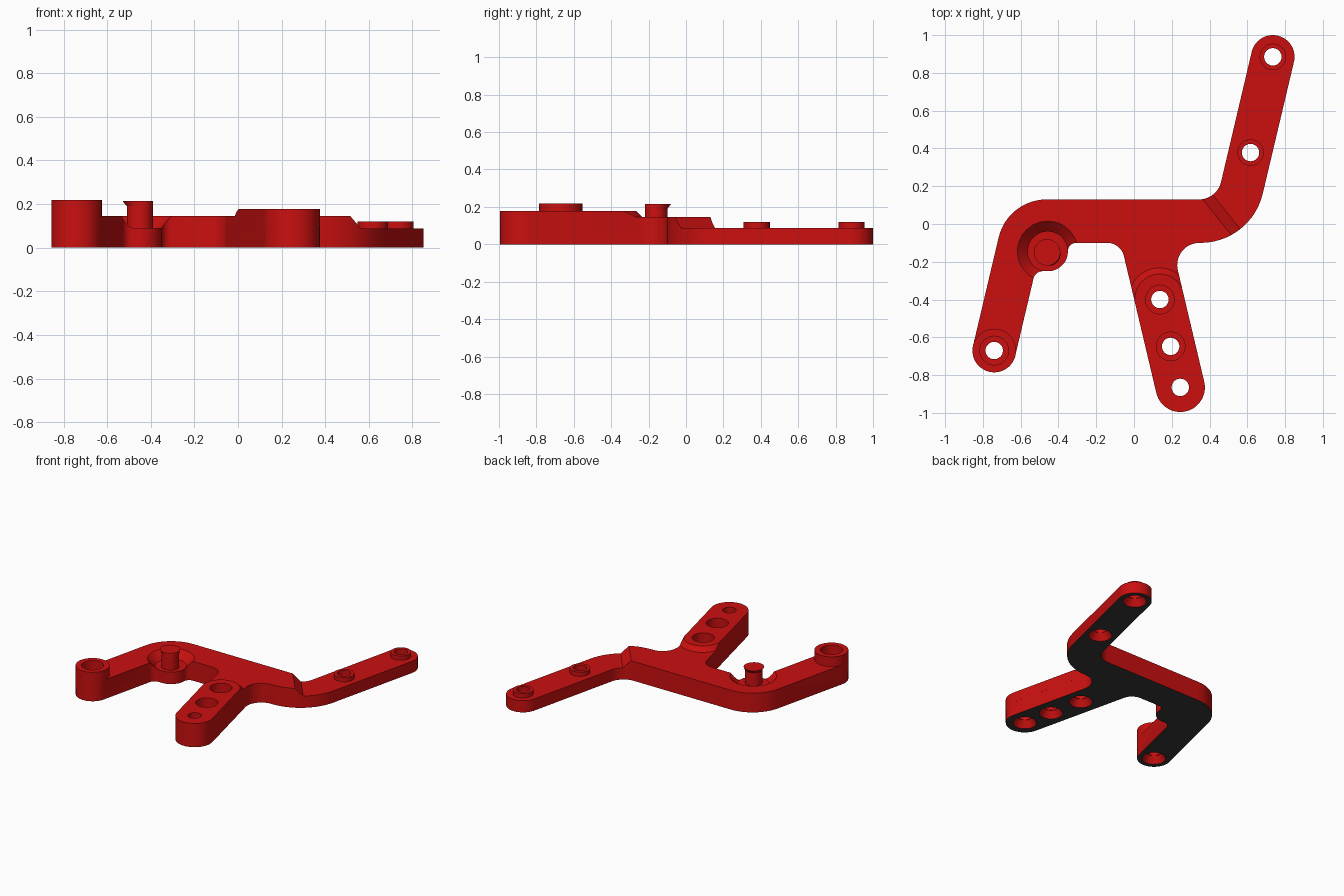
import bpy, bmesh, math
from mathutils import Vector as V

if "Cube" in bpy.data.objects:
    bpy.data.objects.remove(bpy.data.objects["Cube"])


def material(name, rgb):
    m = bpy.data.materials.new(name)
    m.diffuse_color = (*rgb, 1)
    m.use_nodes = True
    m.node_tree.nodes["Principled BSDF"].inputs["Base Color"].default_value = m.diffuse_color
    return m


RED = material("red", (0.60, 0.005, 0.005))
DARK = material("dark_grey", (0.04, 0.04, 0.04))


def finish(name, bm):
    bmesh.ops.remove_doubles(bm, verts=bm.verts, dist=1e-5)
    bmesh.ops.recalc_face_normals(bm, faces=bm.faces)
    me = bpy.data.meshes.new(name)
    bm.to_mesh(me)
    bm.free()
    me.materials.append(RED)
    me.materials.append(DARK)
    ob = bpy.data.objects.new(name, me)
    bpy.context.collection.objects.link(ob)
    return ob


def rounded(corners):
    """Outline from (point, fillet radius) corners."""
    pts, n = [], len(corners)
    for i, (p, r) in enumerate(corners):
        a = (corners[i - 1][0] - p).normalized()
        b = (corners[(i + 1) % n][0] - p).normalized()
        half = a.angle(b) / 2
        if r == 0:
            pts.append(p)
            continue
        c = p + (a + b).normalized() * (r / math.sin(half))
        start = p + a * (r / math.tan(half)) - c
        end = p + b * (r / math.tan(half)) - c
        s = math.atan2(start.y, start.x)
        sweep = (math.atan2(end.y, end.x) - s + math.pi) % math.tau - math.pi
        k = max(4, int(abs(sweep) / 0.1))
        pts += [c + V((math.cos(s + sweep * j / k), math.sin(s + sweep * j / k))) * r
                for j in range(k + 1)]
    return pts


def prism(name, pts, z0, z1):
    bm = bmesh.new()
    verts = [bm.verts.new((p.x, p.y, z0)) for p in pts]
    bmesh.ops.remove_doubles(bm, verts=verts, dist=1e-4)
    face = bm.faces.new([v for v in verts if v.is_valid])
    top = bmesh.ops.extrude_face_region(bm, geom=[face])["geom"]
    bmesh.ops.translate(bm, vec=(0, 0, z1 - z0),
                        verts=[g for g in top if isinstance(g, bmesh.types.BMVert)])
    return finish(name, bm)


def hull(name, rings, n=48):
    """Convex solid around rings given as (x, y, z, radius)."""
    bm = bmesh.new()
    for x, y, z, r in rings:
        for i in range(n):
            a = math.tau * i / n
            bm.verts.new((x + r * math.cos(a), y + r * math.sin(a), z))
    bmesh.ops.convex_hull(bm, input=bm.verts)
    bmesh.ops.dissolve_limit(bm, angle_limit=0.002, verts=bm.verts, edges=bm.edges)
    return finish(name, bm)


def drum(name, c, z0, z1, r0, r1=None):
    return hull(name, [(*c, z0, r0), (*c, z1, r0 if r1 is None else r1)])


def combine(target, tool, op):
    m = target.modifiers.new(op, 'BOOLEAN')
    m.operation, m.object, m.solver = op, tool, 'EXACT'
    bpy.context.view_layer.objects.active = target
    bpy.ops.object.modifier_apply(modifier=m.name)
    bpy.data.objects.remove(tool)


# Arm end points and directions
LEFT, RIGHT, LEG = V((-0.74, -0.67)), V((0.735, 0.885)), V((0.245, -0.865))
u, n = V((0.23, 0.973)), V((0.973, -0.23))
v, m = V((0.23, -0.973)), V((0.973, 0.23))
R, RL = 0.115, 0.13

# Bracket plate with three arms and a rounded inner lobe
bracket = prism("bracket", rounded([
    (LEFT - n * R - u * R, R * .999), (LEFT + n * R - u * R, R * .999),
    (V((-0.523, -0.25)), 0.05), (V((-0.35, -0.25)), 0.105), (V((-0.35, -0.10)), 0.044),
    (V((-0.07, -0.10)), 0.09),
    (LEG - m * RL + v * RL, RL * .999), (LEG + m * RL + v * RL, RL * .999),
    (V((0.198, -0.10)), 0.117), (V((0.62, -0.10)), 0.338),
    (RIGHT + n * R + u * R, R * .999), (RIGHT - n * R + u * R, R * .999),
    (V((0.439, 0.13)), 0.12), (V((-0.669, 0.13)), 0.26)]), 0, 0.145)

# Lowered right arm with a sloped step
bm = bmesh.new()
d, t, o = V((0.78, 0.62)), V((-0.62, 0.78)), V((0.444, 0.03))
for off, z in ((-0.055, 0.2), (0.0, 0.145), (0.057, 0.088), (1.2, 0.088), (1.2, 0.2)):
    for side in (-1.2, 1.2):
        p = o + d * off + t * side
        bm.verts.new((p.x, p.y, z))
bmesh.ops.convex_hull(bm, input=bm.verts)
combine(bracket, finish("step_cutter", bm), 'DIFFERENCE')

# Raised pad on the front leg, with a bevelled round end
back = LEG - v * 0.75
pad = prism("leg_pad", rounded([
    (LEG - m * .1303 + v * .1303, .1302), (LEG + m * .1303 + v * .1303, .1302),
    (back + m * .1303, 0), (back - m * .1303, 0)]), 0.1, 0.178)
combine(pad, hull("pad_limit", [
    (0.135, -0.395, 0.08, 0.163), (0.135, -0.395, 0.145, 0.163),
    (0.135, -0.395, 0.180, 0.128),
    (*LEG, 0.08, 0.3), (*LEG, 0.180, 0.3)]), 'INTERSECT')
combine(bracket, pad, 'UNION')

# Raised bosses around the arm holes
MID = V((0.617, 0.378))
combine(bracket, drum("left_boss", LEFT, 0.05, 0.218, 0.1155), 'UNION')
for c in (RIGHT, MID):
    combine(bracket, drum("right_boss", c, 0.05, 0.12, 0.07), 'UNION')

# Conical pocket and the lipped peg standing in it
combine(bracket, drum("pocket", (-0.457, -0.145), 0.09, 0.2, 0.107, 0.213), 'DIFFERENCE')
peg = drum("peg", (-0.45, -0.16), 0.05, 0.20, 0.06)
combine(peg, hull("peg_lip", [(-0.45, -0.16, 0.19, 0.0603),
                              (-0.46, -0.15, 0.215, 0.07)]), 'UNION')
combine(bracket, peg, 'UNION')

# Screw holes: through holes, countersinks below, wide recesses above
LEG1, LEG2 = V((0.137, -0.40)), V((0.194, -0.648))
for c in (LEFT, RIGHT, MID, LEG1, LEG2, LEG):
    combine(bracket, drum("hole", c, -0.1, 0.3, 0.046), 'DIFFERENCE')
    combine(bracket, drum("countersink", c, -0.01, 0.05, 0.086, 0.05), 'DIFFERENCE')
for c in (LEFT, LEG1, LEG2):
    combine(bracket, drum("recess", c, 0.10, 0.3, 0.076), 'DIFFERENCE')

# Dark underside
for f in bracket.data.polygons:
    f.material_index = int(f.normal.z < -0.9 and f.center.z < 0.002)

bpy.ops.object.select_all(action='DESELECT')
bracket.select_set(True)
bpy.context.view_layer.objects.active = bracket
bpy.ops.object.shade_smooth_by_angle(angle=math.radians(25))
